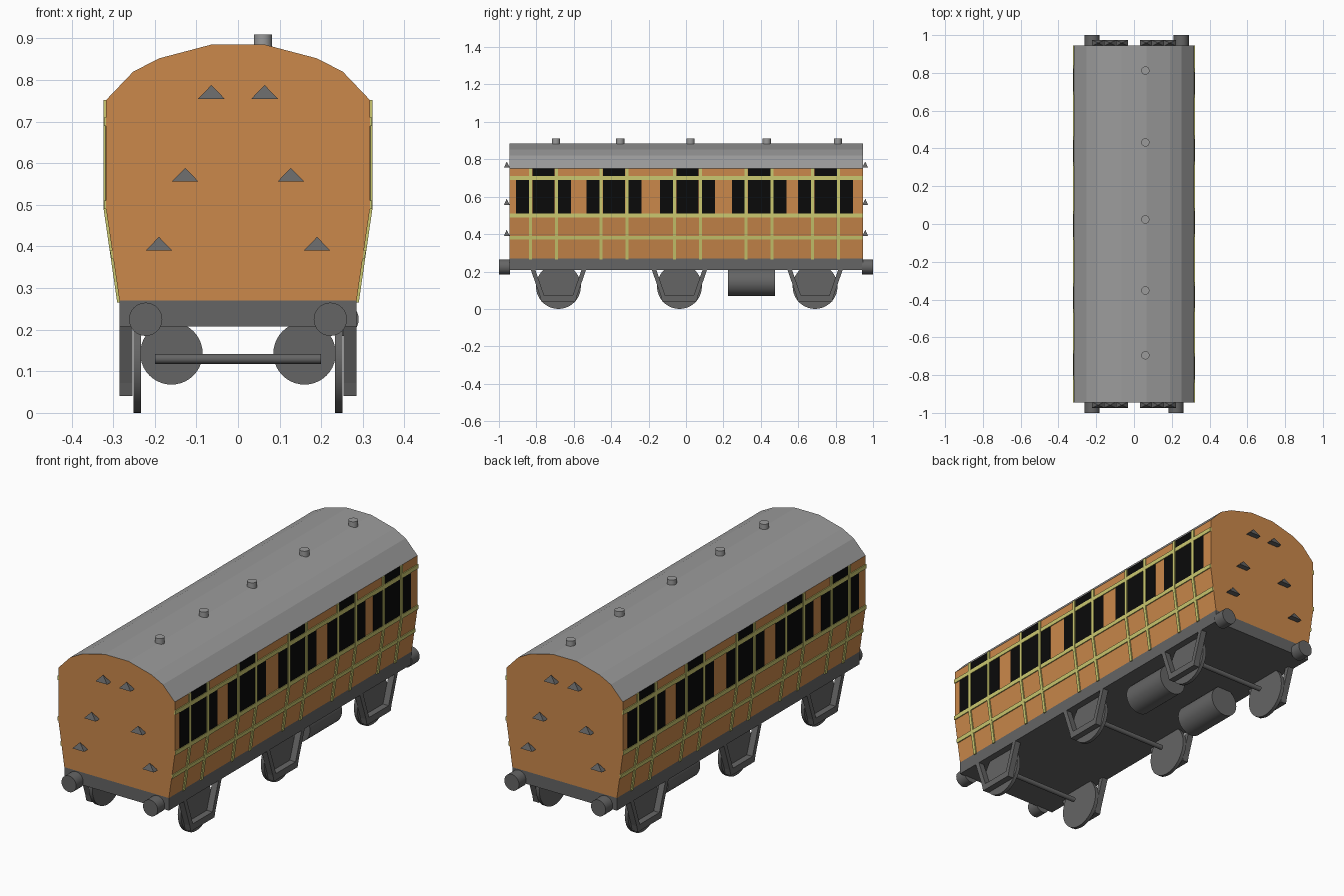
import bpy, bmesh
from math import radians
from mathutils import Matrix, Vector

if "Cube" in bpy.data.objects:
    bpy.data.objects.remove(bpy.data.objects["Cube"], do_unlink=True)


def material(name, rgb):
    m = bpy.data.materials.new(name)
    m.use_nodes = True
    m.diffuse_color = (*rgb, 1)
    bsdf = next(n for n in m.node_tree.nodes if n.type == 'BSDF_PRINCIPLED')
    bsdf.inputs["Base Color"].default_value = (*rgb, 1)
    return m


TEAK = material("teak orange", (0.6, 0.25, 0.07))
ROOF = material("roof grey", (0.33, 0.33, 0.33))
IRON = material("dark iron grey", (0.13, 0.13, 0.13))
LINING = material("pale yellow lining", (0.6, 0.58, 0.16))
GLASS = material("black glass", (0.003, 0.003, 0.003))


def finish(name, bm, *mats):
    mesh = bpy.data.meshes.new(name)
    bm.to_mesh(mesh)
    bm.free()
    for m in mats:
        mesh.materials.append(m)
    ob = bpy.data.objects.new(name, mesh)
    bpy.context.collection.objects.link(ob)
    return ob


def solid(name, pieces, *mats):
    """One object made of convex pieces, each given by its corner points."""
    bm = bmesh.new()
    for points in pieces:
        verts = [bm.verts.new(p) for p in points]
        bmesh.ops.convex_hull(bm, input=verts)
    bmesh.ops.dissolve_limit(bm, angle_limit=radians(0.5), verts=bm.verts[:], edges=bm.edges[:])
    bmesh.ops.recalc_face_normals(bm, faces=bm.faces[:])
    return finish(name, bm, *mats)


def cylinder(name, centre, axis, radius, length, mat, sides=32):
    bm = bmesh.new()
    turn = Vector((0, 0, 1)).rotation_difference(Vector(axis)).to_matrix().to_4x4()
    bmesh.ops.create_cone(bm, cap_ends=True, segments=sides, radius1=radius, radius2=radius,
                          depth=length, matrix=Matrix.Translation(centre) @ turn)
    ob = finish(name, bm, mat)
    bpy.ops.object.select_all(action='DESELECT')
    ob.select_set(True)
    bpy.context.view_layer.objects.active = ob
    bpy.ops.object.shade_smooth_by_angle(angle=radians(35))
    return ob


X, Y, Z = (1, 0, 0), (0, 1, 0), (0, 0, 1)
END = 0.945
FLOOR, WAIST, EAVES = 0.27, 0.49, 0.752
SILL, WIDE = 0.285, 0.317

# Coach body: side profile swept lengthwise, upper facets coloured as roof
profile = [(SILL, FLOOR), (WIDE, WAIST), (WIDE, EAVES), (0.252, 0.82), (0.19, 0.852), (0.065, 0.885)]
body = solid("coach_body", [[(s * x, y, z) for x, z in profile for s in (-1, 1) for y in (-END, END)]],
             TEAK, ROOF)
for face in body.data.polygons:
    face.material_index = 1 if face.normal.z > 0.2 else 0

# Underframe
solid("underframe", [[(x, y, z) for x in (-SILL, SILL) for y in (-END, END) for z in (0.208, FLOOR)]], IRON)


def wall_x(z):
    return SILL + (WIDE - SILL) * min(1, (z - FLOOR) / (WAIST - FLOOR))


def plate(side, y0, y1, z0, z1, proud):
    """Corners of a thin panel lying on the coach wall."""
    return [(side * (wall_x(z) + d), side * y, z) for y in (y0, y1) for z in (z0, z1) for d in (-0.003, proud)]


# Windows and lining; the two sides match by a half turn
doors = (-0.762, -0.385, 0.008, 0.391, 0.746)
for side, label in ((1, "left"), (-1, "right")):
    panes, strips = [], []
    for c in doors:
        panes.append(plate(side, c - 0.06, c + 0.06, 0.51, EAVES, 0.002))
        for s in (-1, 1):
            panes.append(plate(side, *sorted((c + s * 0.077, c + s * 0.146)), 0.51, 0.69, 0.002))
            y = c + s * 0.069
            strips.append(plate(side, y - 0.008, y + 0.008, FLOOR - 0.005, WAIST, 0.006))
            strips.append(plate(side, y - 0.008, y + 0.008, WAIST, EAVES, 0.006))
    for z in (0.38, 0.5, 0.7):
        strips.append(plate(side, -END, END, z - 0.01, z + 0.01, 0.005))
    solid(label + "_windows", panes, GLASS)
    solid(label + "_lining", strips, LINING)

# Roof ventilators
for y in (-0.695, -0.352, 0.024, 0.432, 0.812):
    cylinder("roof_vent", (0.06, y, 0.89), Z, 0.022, 0.04, ROOF, 16)

# Pointed steps on both ends
steps = []
for end in (-1, 1):
    for x, z in ((0.064, 0.755), (0.127, 0.556), (0.19, 0.39)):
        for s in (-1, 1):
            base = [(s * x + dx, end * y, z) for dx in (-0.032, 0.032) for y in (END - 0.003, 0.973)]
            steps.append(base + [(s * x, end * 0.959, z + 0.033)])
solid("end_steps", steps, IRON)

# Buffers
for x, end in ((-0.222, -1), (0.222, -1), (-0.222, 1), (0.25, 1)):
    cylinder("buffer", (x, end * 0.97, 0.225), Y, 0.04, 0.06, IRON)

# Wheels, axles and open hanger frames
for c in (-0.682, -0.035, 0.69):
    cylinder("axle", (0, c, 0.13), X, 0.012, 0.4, IRON, 16)
    for side in (-1, 1):
        cylinder("wheel", (side * 0.242, c, 0.12), X, 0.12, 0.018, IRON, 40)
        bar = [(-0.1, 0.072), (0.1, 0.072), (0.092, 0.04), (-0.092, 0.04)]
        strut = [(0.148, 0.21), (0.124, 0.21), (0.076, 0.072), (0.1, 0.072)]
        shapes = [bar, strut, [(-y, z) for y, z in strut]]
        solid("wheel_hanger", [[(side * x, c + y, z) for y, z in shape for x in (0.254, 0.285)]
                               for shape in shapes], IRON)

# Underfloor tanks
for side in (-1, 1):
    cylinder("underfloor_tank", (side * 0.16, 0.35, 0.143), Y, 0.075, 0.25, IRON, 40)
